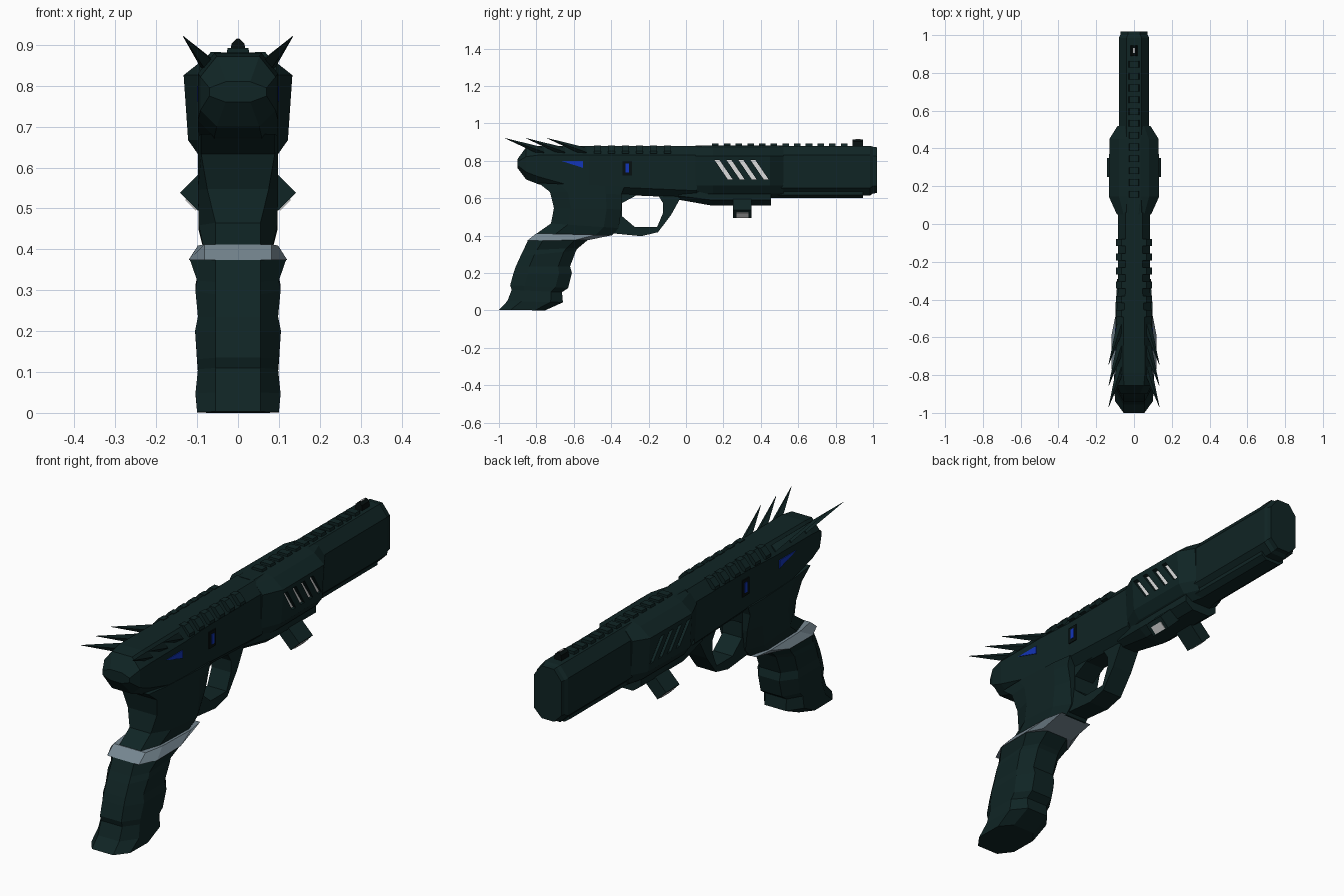
import bpy, bmesh, math

if "Cube" in bpy.data.objects:
    bpy.data.objects.remove(bpy.data.objects["Cube"])


def material(name, rgb):
    m = bpy.data.materials.new(name)
    m.diffuse_color = (*rgb, 1)
    m.use_nodes = True
    m.node_tree.nodes["Principled BSDF"].inputs["Base Color"].default_value = m.diffuse_color
    return m


TEAL = material("dark teal", (0.005, 0.018, 0.018))
BLACK = material("near black", (0.002, 0.005, 0.005))
STEEL = material("steel grey", (0.18, 0.24, 0.28))
BLUE = material("blue", (0.006, 0.035, 0.48))
WHITE = material("off white", (0.72, 0.72, 0.72))


def finish(name, bm, mat):
    bmesh.ops.recalc_face_normals(bm, faces=bm.faces)
    me = bpy.data.meshes.new(name)
    bm.to_mesh(me)
    bm.free()
    me.materials.append(mat)
    ob = bpy.data.objects.new(name, me)
    bpy.context.collection.objects.link(ob)
    return ob


def skin(bm, rings):
    """Join equal-length rings of points and cap both ends."""
    vs = [[bm.verts.new(p) for p in r] for r in rings]
    n = len(vs[0])
    for a, b in zip(vs, vs[1:]):
        for i in range(n):
            bm.faces.new((a[i], a[(i + 1) % n], b[(i + 1) % n], b[i]))
    bm.faces.new(vs[0])
    return bm.faces.new(vs[-1])


def loft(name, rings, mat=TEAL):
    bm = bmesh.new()
    skin(bm, rings)
    return finish(name, bm, mat)


def side_plates(name, polys, x0, x1, mat):
    """Side-view (y, z) outlines made solid between x0 and x1 on both sides."""
    bm = bmesh.new()
    for poly in polys:
        for s in (1, -1):
            skin(bm, [[(s * x, y, z) for y, z in poly] for x in (x0, x1)])
    return finish(name, bm, mat)


def cross_bars(name, section, spans, mat, mirror=True):
    """Front-view (x, z) section made solid along each y span."""
    bm = bmesh.new()
    for span in spans:
        for s in ((1, -1) if mirror else (1,)):
            skin(bm, [[(s * x, y, z) for x, z in section] for y in span])
    return finish(name, bm, mat)


def ring_y(y, zb, zt, hw, cx=0.04, ct=0.05, cb=0.04):
    ct, cb = min(ct, (zt - zb) * .3), min(cb, (zt - zb) * .3)
    half = [(hw - cx, zb), (hw, zb + cb), (hw, zt - ct), (hw - cx, zt)]
    return [(x, y, z) for x, z in half] + [(-x, y, z) for x, z in half[::-1]]


def ring_grip(yb, zb, yf, zf, hw, flat=0.055):
    half = [(flat, 0), (hw, .25), (hw, .78), (flat, 1)]
    pts = half + [(-x, t) for x, t in half[::-1]]
    return [(x, yb + (yf - yb) * t, zb + (zf - zb) * t) for x, t in pts]


# Rippled grip, steel band and neck
loft("grip", [ring_grip(*r) for r in (
    (-1.0, .003, -.754, 0, .10), (-.955, .05, -.658, .043, .104),
    (-.932, .11, -.663, .097, .098), (-.94, .135, -.63, .12, .10),
    (-.922, .20, -.61, .20, .105), (-.91, .235, -.62, .235, .098),
    (-.885, .29, -.588, .32, .104), (-.87, .32, -.575, .335, .10),
    (-.845, .375, -.524, .377, .118))])
loft("grip_band", [ring_grip(-.848, .374, -.522, .376, .12, .082),
                   ring_grip(-.80, .412, -.396, .402, .098, .082)], STEEL)
loft("neck", [ring_grip(*r) for r in (
    (-.80, .41, -.396, .40, .085), (-.722, .465, -.36, .44, .096),
    (-.706, .547, -.345, .54, .098, .075), (-.727, .633, -.345, .62, .098, .09),
    (-.79, .682, -.33, .66, .098, .09))])

# Trigger guard: ring between an inner and outer outline
inner = [(-.342, .574), (-.262, .617), (-.15, .617), (-.123, .574),
         (-.123, .52), (-.155, .445), (-.273, .445), (-.342, .504)]
outer = [(-.42, .60), (-.28, .66), (-.09, .66), (-.03, .60),
         (-.08, .51), (-.15, .418), (-.24, .397), (-.42, .415)]
bm = bmesh.new()
n = len(inner)
loops = [[bm.verts.new((x, y, z)) for y, z in o]
         for o, x in ((inner, -.05), (outer, -.05), (outer, .05), (inner, .05))]
for a, b in zip(loops, loops[1:] + loops[:1]):
    for i in range(n):
        bm.faces.new((a[i], a[(i + 1) % n], b[(i + 1) % n], b[i]))
finish("trigger_guard", bm, TEAL)

# Rear receiver
loft("receiver", [ring_y(*r) for r in (
    (-.90, .76, .81, .07), (-.855, .70, .872, .092), (-.79, .675, .88, .098),
    (-.52, .60, .88, .096), (-.35, .618, .88, .085), (.06, .60, .88, .085))])

# Barrel with recessed muzzle
bm = bmesh.new()
muzzle = skin(bm, [ring_y(.04, .615, .88, .08), ring_y(.985, .615, .88, .08),
                   ring_y(1.0, .625, .875, .073)])
bmesh.ops.inset_region(bm, faces=[muzzle], thickness=.018, depth=0)
bmesh.ops.inset_region(bm, faces=[muzzle], thickness=.003, depth=-.02)
finish("barrel", bm, TEAL)
cross_bars("muzzle_bar", [(-.015, .65), (.015, .65), (.015, .85), (-.015, .85)],
           [(.96, .995)], TEAL, False)
loft("barrel_underside", [ring_y(.40, .60, .66, .06, .025), ring_y(.945, .60, .66, .06, .025)])


# Wide shroud with slanted slots
def shroud_ring(y, s):
    half = [(.05, .60), (.093, .626), (.122, .667), (.133, .826), (.08, .868), (.035, .882)]
    return [(x * s, y, z) for x, z in half] + [(-x * s, y, z) for x, z in half[::-1]]


shroud = loft("shroud", [shroud_ring(.05, .68), shroud_ring(.145, 1),
                         shroud_ring(.45, .98), shroud_ring(.52, .65)])
slots = [[(y, .805), (y + .026, .805), (y + .098, .70), (y + .072, .70)]
         for y in (.152 + .064 * i for i in range(4))]
cutter = side_plates("slot_cutter", slots, .108, .17, TEAL)
cutter.hide_render = True
cutter.hide_viewport = True
cut = shroud.modifiers.new("slots", "BOOLEAN")
cut.operation = "DIFFERENCE"
cut.solver = "EXACT"
cut.object = cutter
side_plates("slot_lights", slots, .104, .110, WHITE)
loft("shroud_underside", [ring_y(-.04, .592, .66, .06, .025), ring_y(.14, .56, .66, .085),
                          ring_y(.455, .56, .66, .085)])

# Slanted lamp prongs under the shroud
cross_bars("lamp_prongs", [(.142, .538), (.098, .494), (.0, .592), (.044, .636)],
           [(.25, .35)], TEAL)
cross_bars("lamp_lenses", [(.103, .495), (.129, .521), (.124, .526), (.098, .50)],
           [(.27, .335)], WHITE)

# Top ribs, front sight and side serrations
cross_bars("top_ribs", [(-.03, .87), (.03, .87), (.025, .893), (-.025, .893)],
           [(.14 + .0625 * i, .175 + .0625 * i) for i in range(12)], TEAL, False)
cross_bars("front_sight", [(-.02, .87), (.02, .87), (.016, .903), (.005, .914),
                           (-.005, .914), (-.016, .903)], [(.89, .945)], BLACK, False)
cross_bars("sight_dot", [(-.004, .91), (.004, .91), (.004, .916), (-.004, .916)],
           [(.905, .932)], WHITE, False)
cross_bars("serrations", [(.04, .84), (.094, .838), (.094, .852), (.066, .883), (.04, .883)],
           [(-.492 + .075 * i, -.455 + .075 * i) for i in range(6)], TEAL)

# Swept-back spikes
bm = bmesh.new()
for tip in (-.968, -.856, -.743):
    for s in (1, -1):
        rings = []
        for x, y, z, r in ((.068, tip + .21, .846, .024), (.134, tip, .921, .001)):
            rings.append([(s * x + r * math.cos(a), y, z + r * math.sin(a))
                          for a in (i * math.pi / 2 for i in range(4))])
        skin(bm, rings)
finish("spikes", bm, TEAL)

# Blue side lights
side_plates("blue_wedges", [[(-.67, .80), (-.55, .80), (-.55, .762)]], .092, .1, BLUE)
side_plates("light_frames", [[(-.34, .722), (-.29, .722), (-.29, .80), (-.34, .80)]],
            .08, .089, BLACK)
side_plates("blue_lights", [[(-.323, .738), (-.305, .738), (-.305, .785), (-.323, .785)]],
            .083, .092, BLUE)
